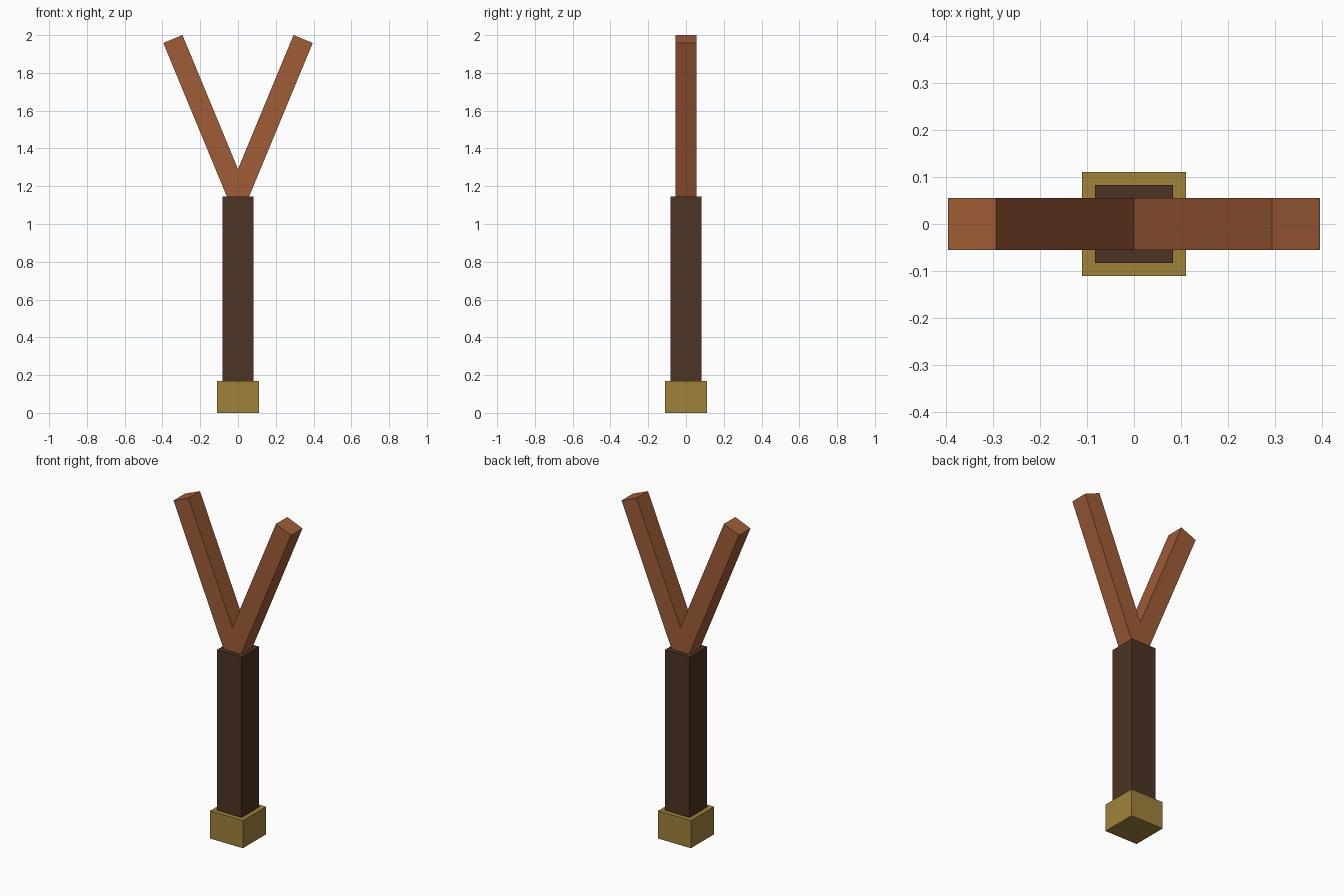
import bpy
from math import radians, sin, cos

cube = bpy.data.objects.get("Cube")
if cube:
    bpy.data.objects.remove(cube, do_unlink=True)


def make_material(name, rgb):
    mat = bpy.data.materials.new(name)
    mat.use_nodes = True
    mat.diffuse_color = (*rgb, 1)
    mat.node_tree.nodes["Principled BSDF"].inputs["Base Color"].default_value = (*rgb, 1)
    return mat


def box(name, size, center, mat, tilt=0):
    bpy.ops.mesh.primitive_cube_add(size=1, location=center, rotation=(0, tilt, 0))
    obj = bpy.context.object
    obj.name = name
    obj.scale = size
    obj.data.materials.append(mat)
    return obj


light_wood = make_material("light wood", (0.352, 0.107, 0.037))
dark_grip = make_material("dark grip", (0.074, 0.033, 0.018))
brass = make_material("brass", (0.352, 0.223, 0.042))

# Handle and end cap
CAP_TOP, GRIP_TOP = 0.168, 1.145
box("end_cap", (0.222, 0.222, CAP_TOP), (0, 0, CAP_TOP / 2), brass)
box("grip", (0.166, 0.166, GRIP_TOP - CAP_TOP), (0, 0, (GRIP_TOP + CAP_TOP) / 2), dark_grip)

# Two fork arms that spread from the top of the grip
THICK, LENGTH, TILT = 0.11, 0.901, radians(22.5)
for side, name in ((1, "left_arm"), (-1, "right_arm")):
    center = (side * sin(TILT) * LENGTH / 2, 0, GRIP_TOP + 0.002 + cos(TILT) * LENGTH / 2)
    box(name, (THICK, THICK, LENGTH), center, light_wood, side * TILT)
